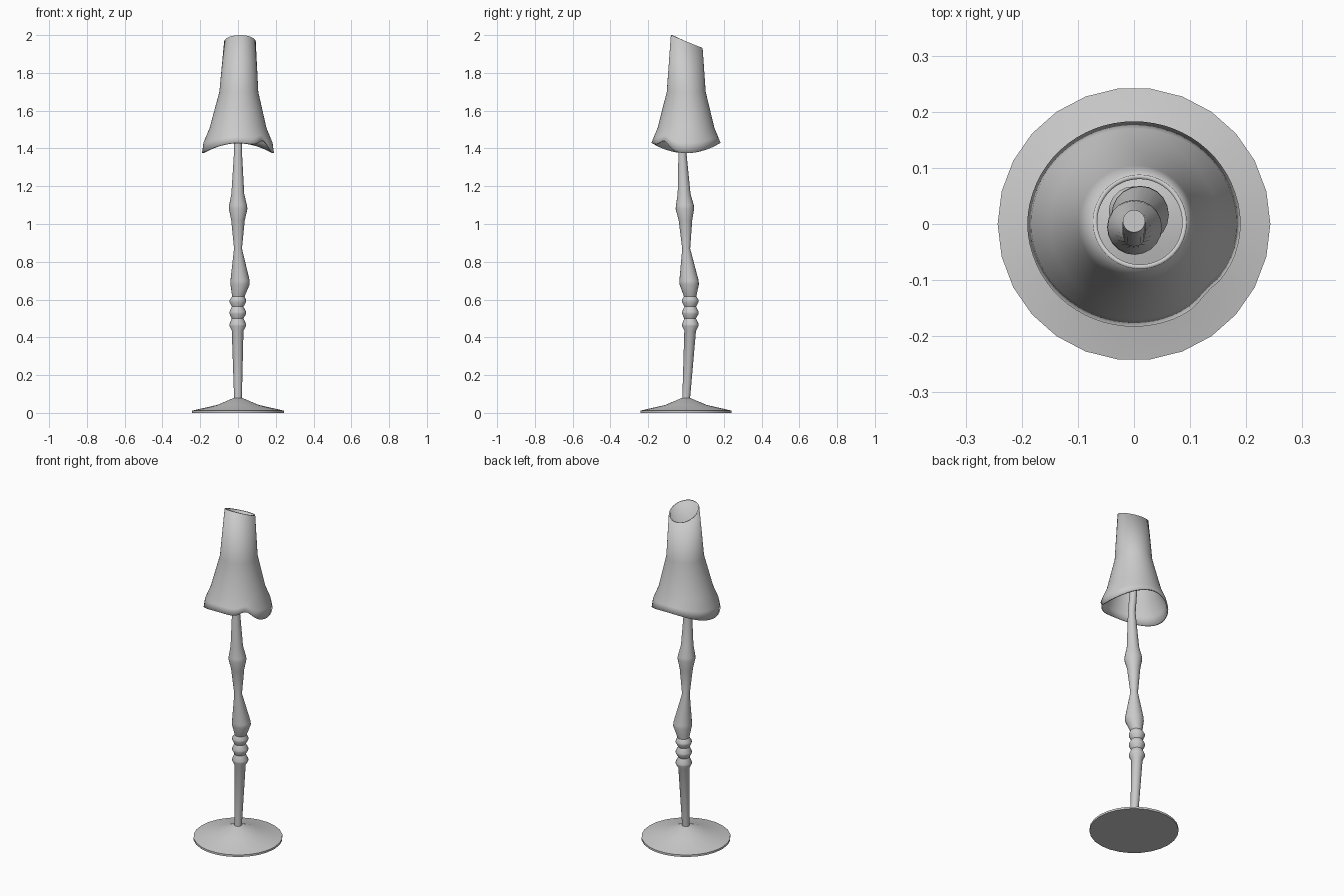
import bpy, bmesh, math

if "Cube" in bpy.data.objects:
    bpy.data.objects.remove(bpy.data.objects["Cube"])


def loft(name, rings, caps=True, angle=40):
    """Skin a stack of equal-sized point rings, ordered bottom to top."""
    bm = bmesh.new()
    rows = [[bm.verts.new(p) for p in ring] for ring in rings]
    n = len(rows[0])
    for a, b in zip(rows, rows[1:]):
        for i in range(n):
            j = (i + 1) % n
            bm.faces.new((a[i], a[j], b[j], b[i]))
    if caps:
        bm.faces.new(rows[0][::-1])
        bm.faces.new(rows[-1])
    me = bpy.data.meshes.new(name)
    bm.to_mesh(me)
    bm.free()
    ob = bpy.data.objects.new(name, me)
    bpy.context.collection.objects.link(ob)
    bpy.ops.object.select_all(action='DESELECT')
    ob.select_set(True)
    bpy.context.view_layer.objects.active = ob
    bpy.ops.object.shade_smooth_by_angle(angle=math.radians(angle))
    return ob


def circle(r, z, n, cx=0, cy=0):
    return [(cx + r * math.cos(2 * math.pi * i / n),
             cy + r * math.sin(2 * math.pi * i / n), z) for i in range(n)]


def lerp_table(table, x):
    for (x0, y0), (x1, y1) in zip(table, table[1:]):
        if x <= x1:
            return y0 + (y1 - y0) * (x - x0) / (x1 - x0)
    return table[-1][1]


# Foot: shallow cone-like disc
loft("base", [circle(r, z, 26) for r, z in
              [(0.243, 0), (0.243, 0.012), (0.11, 0.042), (0.02, 0.08)]], angle=30)

# Turned stem, slightly bowed: radius, height, centre x, centre y
stem = [(0.02, 0.06, 0, 0), (0.029, 0.44, -0.003, 0.022)]
for z in (0.465, 0.53, 0.592):
    stem += [(0.031, z - 0.03, -0.002, 0.022), (0.044, z - 0.005, -0.001, 0.023),
             (0.044, z + 0.005, -0.001, 0.023)]
stem = stem[:1] + stem[2:]
stem += [(0.033, 0.617, 0.002, 0.022), (0.051, 0.68, 0.011, 0.017),
         (0.051, 0.70, 0.011, 0.016), (0.021, 0.87, 0, 0.001),
         (0.036, 1.02, 0, -0.003), (0.049, 1.08, 0.001, -0.006),
         (0.047, 1.10, 0, -0.006), (0.034, 1.16, -0.001, -0.01),
         (0.021, 1.38, 0, -0.019), (0.02, 1.60, 0, 0.005)]
loft("stem", [circle(r, z, 20, x, y) for r, z, x, y in stem])

# Shade: flared, slanted top opening, wavy lower rim with one raised notch
flare = [(1.36, 0.195), (1.38, 0.189), (1.43, 0.183), (1.51, 0.15),
         (1.70, 0.103), (1.95, 0.084), (2.01, 0.083)]
N = 64
shade = []
for level in range(6):
    ring = []
    for i in range(N):
        a = 2 * math.pi * i / N
        off = (a + math.radians(40) + math.pi) % (2 * math.pi) - math.pi
        low = 1.403 - 0.027 * math.cos(2 * a) + 0.042 * math.exp(-(off / 0.27) ** 2)
        high = 1.966 - 0.034 * math.sin(a)
        z = (low, low + 0.4 * (1.51 - low), 1.51, 1.60, 1.70, high)[level]
        r = lerp_table(flare, z)
        t = max(0, (z - 1.5) / 0.5)
        ring.append((0.011 * t + r * math.cos(a), 0.003 * t + r * math.sin(a), z))
    shade.append(ring)
ob = loft("lampshade", shade, caps=False)
mod = ob.modifiers.new("thickness", 'SOLIDIFY')
mod.thickness = 0.008
mod.offset = -1
